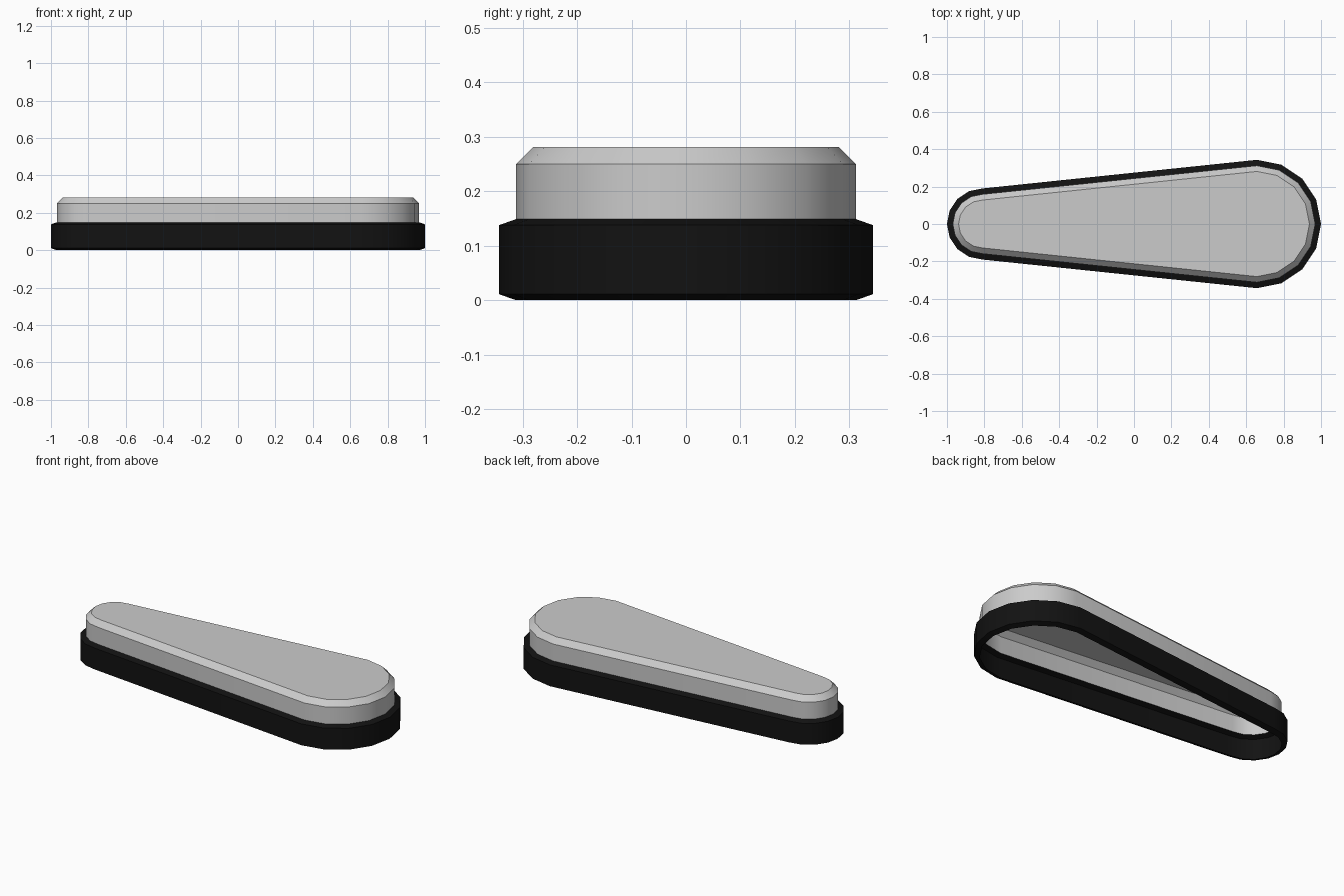
import bpy, bmesh, math

if "Cube" in bpy.data.objects:
    bpy.data.objects.remove(bpy.data.objects["Cube"])

# Teardrop plan: two rounded ends joined by straight sides
ENDS = [(0.657, 0.343, -90), (-0.81, 0.19, 90)]   # centre x, radius, start angle
SEGMENTS = 8


def outline(inset):
    points = []
    for cx, radius, start in ENDS:
        r = radius - inset
        for i in range(SEGMENTS + 1):
            a = math.radians(start + 180 * i / SEGMENTS)
            points.append((cx + r * math.cos(a), r * math.sin(a)))
    return points


def make_shell(name, profile, capped, colour=None):
    """Sweep an (inset, z) profile around the teardrop outline."""
    bm = bmesh.new()
    rings = [[bm.verts.new((x, y, z)) for x, y in outline(inset)]
             for inset, z in profile]
    n = len(rings[0])
    for low, high in zip(rings, rings[1:]):
        for i in range(n):
            j = (i + 1) % n
            bm.faces.new((low[i], low[j], high[j], high[i]))
    if capped:
        bm.faces.new(rings[-1])
    mesh = bpy.data.meshes.new(name)
    bm.to_mesh(mesh)
    bm.free()
    obj = bpy.data.objects.new(name, mesh)
    bpy.context.collection.objects.link(obj)
    if colour:
        mat = bpy.data.materials.new(name + "_material")
        mat.diffuse_color = colour
        mat.use_nodes = True
        mat.node_tree.nodes["Principled BSDF"].inputs["Base Color"].default_value = mat.diffuse_color
        mesh.materials.append(mat)
    bpy.ops.object.select_all(action='DESELECT')
    obj.select_set(True)
    bpy.context.view_layer.objects.active = obj
    bpy.ops.object.shade_smooth_by_angle(angle=math.radians(25))
    return obj


# Black band around the bottom, chamfered at both rims and open underneath
make_shell("base_band",
           [(0.031, 0.0), (0.0, 0.011), (0.0, 0.138), (0.031, 0.149)],
           False, (0.006, 0.006, 0.006, 1))

# Grey cover with a chamfered top edge
make_shell("top_cover",
           [(0.031, 0.149), (0.031, 0.25), (0.062, 0.281)], True)
